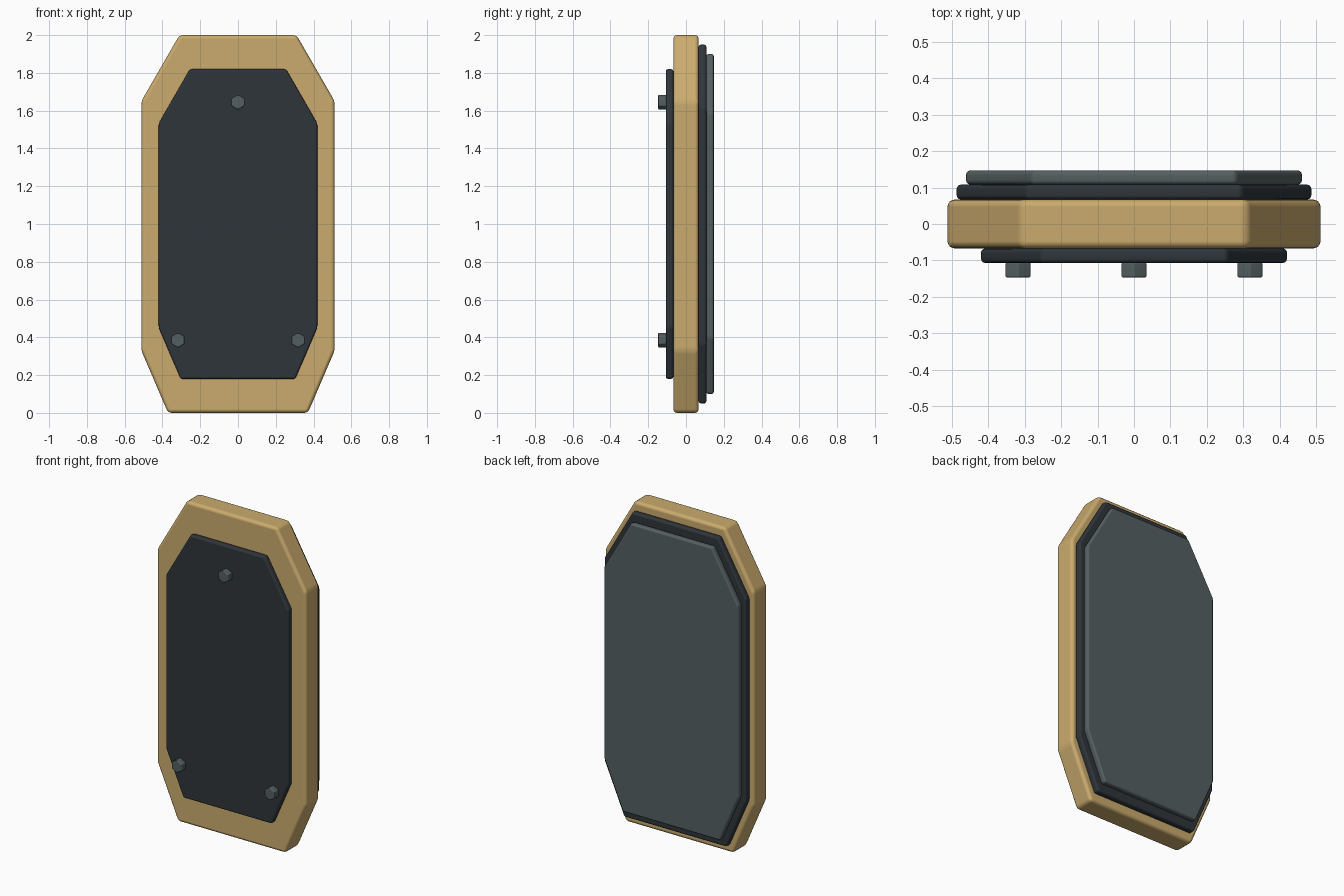
import bpy, bmesh, math

if "Cube" in bpy.data.objects:
    bpy.data.objects.remove(bpy.data.objects["Cube"])


def material(name, rgb):
    m = bpy.data.materials.new(name)
    m.diffuse_color = (*rgb, 1.0)
    m.use_nodes = True
    m.node_tree.nodes["Principled BSDF"].inputs["Base Color"].default_value = m.diffuse_color
    return m


GOLD = material("warm brass", (0.60, 0.41, 0.155))
DARK = material("dark slate", (0.028, 0.036, 0.043))
GREY = material("grey steel", (0.09, 0.115, 0.12))

# Right half of the elongated octagon, relative to the centre at z = 1
HALF = [(0.37, -1.0), (0.512, -0.67), (0.512, 0.65), (0.31, 1.0)]
OUTLINE = HALF + [(-x, z) for x, z in reversed(HALF)]


def prism(name, points, y0, y1, bevel, segments, mat):
    """Extrude an x/z outline from y0 to y1 and round every edge."""
    bm = bmesh.new()
    front = bm.faces.new([bm.verts.new((x, y0, z)) for x, z in points])
    ext = bmesh.ops.extrude_face_region(bm, geom=[front], use_keep_orig=True)
    for v in ext["geom"]:
        if isinstance(v, bmesh.types.BMVert):
            v.co.y = y1
    bmesh.ops.recalc_face_normals(bm, faces=bm.faces[:])
    bmesh.ops.bevel(bm, geom=bm.edges[:], offset=bevel, offset_type='OFFSET',
                    segments=segments, profile=0.5, affect='EDGES')
    bmesh.ops.recalc_face_normals(bm, faces=bm.faces[:])
    for f in bm.faces:
        f.smooth = True
    mesh = bpy.data.meshes.new(name)
    bm.to_mesh(mesh)
    bm.free()
    mesh.materials.append(mat)
    ob = bpy.data.objects.new(name, mesh)
    bpy.context.collection.objects.link(ob)
    # keep the broad faces flat while the rounded edges stay smooth
    ob.modifiers.new("flat faces", 'WEIGHTED_NORMAL').weight = 100
    return ob


def plate(name, scale, y0, y1, bevel, mat):
    pts = [(x * scale, 1 + z * scale) for x, z in OUTLINE]
    return prism(name, pts, y0, y1, bevel, 3, mat)


# Stacked plates, front to back
plate("front_panel", 0.82, -0.107, -0.067, 0.012, DARK)
plate("body_frame", 1.0, -0.067, 0.067, 0.02, GOLD)
plate("gasket_plate", 0.95, 0.067, 0.108, 0.012, DARK)
plate("back_plate", 0.90, 0.108, 0.147, 0.012, GREY)

# Hexagonal bolt heads on the front panel
for name, bx, bz in (("top_bolt", 0.0, 1.645),
                     ("left_bolt", -0.318, 0.385),
                     ("right_bolt", 0.318, 0.385)):
    hexagon = [(bx + 0.04 * math.sin(i * math.pi / 3),
                bz + 0.04 * math.cos(i * math.pi / 3)) for i in range(6)]
    prism(name, hexagon, -0.147, -0.105, 0.005, 2, GREY)
